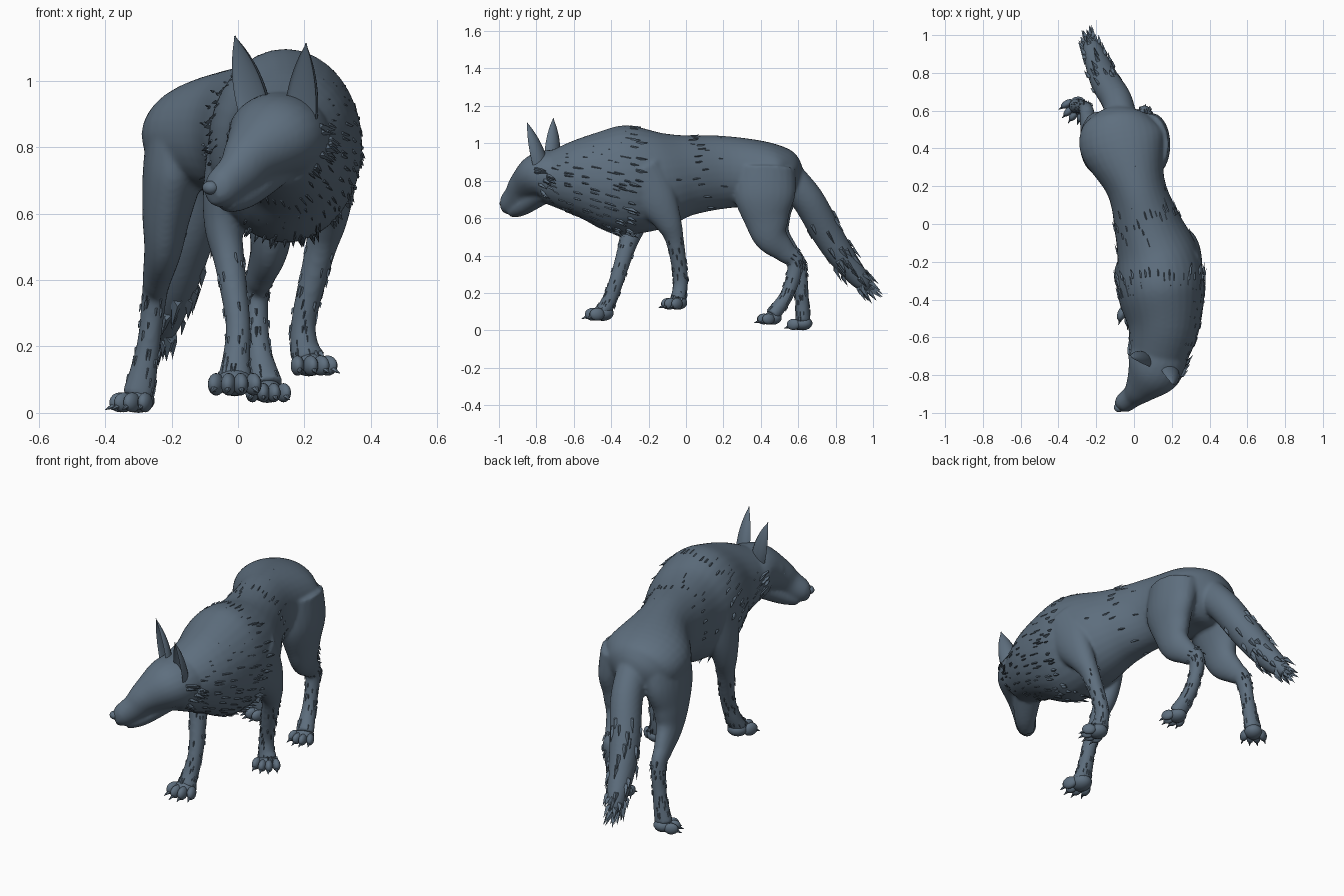
import bpy, bmesh, math, random
from mathutils import Vector, Matrix

if "Cube" in bpy.data.objects:
    bpy.data.objects.remove(bpy.data.objects["Cube"])

random.seed(4)
slate = bpy.data.materials.new("slate_fur")
slate.diffuse_color = (0.112, 0.158, 0.21, 1)
slate.use_nodes = True
slate.node_tree.nodes["Principled BSDF"].inputs["Base Color"].default_value = slate.diffuse_color
X = Vector((1, 0, 0))
HEAD_SIDE = Vector((0.82, -0.57, 0))
HEAD_TURN = Matrix.Rotation(-0.6, 4, 'Z')
PI, TAU = math.pi, math.tau


def finish(name, bm, angle=50):
    bmesh.ops.recalc_face_normals(bm, faces=bm.faces[:])
    me = bpy.data.meshes.new(name)
    bm.to_mesh(me)
    bm.free()
    ob = bpy.data.objects.new(name, me)
    bpy.context.collection.objects.link(ob)
    me.materials.append(slate)
    bpy.ops.object.select_all(action='DESELECT')
    bpy.context.view_layer.objects.active = ob
    ob.select_set(True)
    bpy.ops.object.shade_smooth_by_angle(angle=math.radians(angle))
    return ob


def frames(path, side, steps=6):
    """Smooth path of (x, y, z, half width, half depth) into oriented frames."""
    pts, last = [], len(path) - 1
    for i in range(last):
        p0, p1, p2, p3 = (path[max(0, min(last, i + k))] for k in (-1, 0, 1, 2))
        for s in range(steps + (i == last - 1)):
            t = s / steps
            pts.append([b + 0.5 * t * (c - a + t * (2 * a - 5 * b + 4 * c - d + t * (3 * (b - c) + d - a)))
                        for a, b, c, d in zip(p0, p1, p2, p3)])
    out = []
    for i, p in enumerate(pts):
        t = (Vector(pts[min(i + 1, len(pts) - 1)][:3]) - Vector(pts[max(i - 1, 0)][:3])).normalized()
        r = (side - t * side.dot(t)).normalized()
        out.append((Vector(p[:3]), r, t.cross(r), t, max(p[3], 0.003), max(p[4], 0.003)))
    return out


def loft(bm, path, side=X, seg=24, dent=1.0):
    rings = []
    for p, r, v, t, a, b in frames(path, side):
        ring = []
        for k in range(seg):
            c, s = math.cos(TAU * k / seg), math.sin(TAU * k / seg)
            ring.append(bm.verts.new(p + r * a * c + v * b * s * (dent if s < 0 else 1)))
        rings.append(ring)
    for q, u in zip(rings, rings[1:]):
        for k in range(seg):
            bm.faces.new((q[k], q[(k + 1) % seg], u[(k + 1) % seg], u[k]))
    bm.faces.new(rings[0][::-1])
    bm.faces.new(rings[-1])


def fur(bm, path, side, s_range, a_range, n, length, lift, flow=1, down=0.0):
    """Scatter pointed tufts over a lofted part."""
    fr, width = frames(path, side), length * 0.22
    for k in range(n):
        p, r, v, t, a, b = fr[int(random.uniform(*s_range) * (len(fr) - 1))]
        w = a_range[0] + (a_range[1] - a_range[0]) * (k + random.random()) / n
        nor = (r * math.cos(w) / a + v * math.sin(w) / b).normalized()
        base = p + (r * a * math.cos(w) + v * b * math.sin(w)) * 0.97
        d = (t * flow + nor * lift + Vector((0, 0, -down))).normalized()
        x = d.cross(nor).normalized() * width * random.uniform(0.7, 1.2)
        vs = [bm.verts.new(q) for q in (base + x - nor * 0.01, base - x - nor * 0.01,
                                        base + nor * width * 0.5 + d * length * 0.25,
                                        base + d * length * random.uniform(0.7, 1.2))]
        for skip in range(4):
            bm.faces.new(vs[:skip] + vs[skip + 1:])


def ball(bm, c, size, rot=Matrix()):
    bmesh.ops.create_uvsphere(bm, u_segments=14, v_segments=9, radius=1,
                              matrix=Matrix.Translation(c) @ rot @ Matrix.Diagonal((*size, 1)))


# torso and head sections: x, y, z, half width, half height
torso = [(-.07, .61, .78, .06, .06), (-.07, .55, .80, .17, .14), (-.06, .43, .835, .23, .17),
         (.01, .20, .845, .157, .195), (.07, 0, .828, .178, .217), (.125, -.18, .803, .218, .27),
         (.145, -.36, .805, .23, .29), (.155, -.55, .815, .19, .22), (.11, -.76, .81, .14, .13)]
head = [(.14, -.64, .825, .15, .14), (.12, -.73, .83, .155, .135), (.095, -.79, .82, .142, .122),
        (.04, -.863, .77, .09, .09), (0, -.905, .718, .062, .074), (-.055, -.95, .672, .052, .058),
        (-.08, -.975, .658, .028, .032)]
jaw = [(.10, -.76, .74, .08, .06), (.02, -.87, .662, .057, .046), (-.04, -.93, .634, .04, .034)]

# tail: joints, thickness swelling then tapering
tail_joints = [(-.06, .53, .84), (-.09, .65, .70), (-.15, .75, .525), (-.19, .84, .385),
               (-.225, .94, .26), (-.235, .98, .215)]
tail = []
for i, joint in enumerate(tail_joints):
    r = .012 + .07 * (1 - (i / 5) ** 3)
    tail.append((*joint, r, r * 1.06))

# legs: joints for each side, thickness shared by each pair
front_size = [(.085, .14), (.07, .112), (.058, .073), (.046, .049), (.038, .04), (.043, .041), (.054, .042)]
hind_size = [(.115, .165), (.093, .165), (.074, .123), (.058, .092), (.044, .06), (.038, .045),
             (.036, .037), (.05, .041)]
front_right = [(0, -.25, .85), (-.035, -.27, .68), (-.043, -.285, .56), (-.025, -.315, .45),
               (0, -.37, .27), (-.005, -.41, .16), (-.01, -.445, .10)]
front_left = [(.28, -.25, .85), (.285, -.16, .70), (.27, -.095, .58), (.245, -.06, .48),
              (.20, -.03, .29), (.20, -.035, .20), (.213, -.045, .16)]
hind_right = [(-.16, .42, .86), (-.195, .43, .72), (-.215, .44, .60), (-.225, .47, .50),
              (-.243, .55, .41), (-.252, .60, .35), (-.27, .618, .20), (-.30, .625, .05)]
hind_left = [(.07, .42, .86), (.10, .42, .72), (.10, .43, .60), (.095, .455, .50),
             (.07, .53, .42), (.055, .585, .36), (.062, .545, .20), (.088, .462, .08)]
legs = {}
for name, joints, sizes in (("front_right", front_right, front_size), ("front_left", front_left, front_size),
                            ("hind_right", hind_right, hind_size), ("hind_left", hind_left, hind_size)):
    legs[name] = [(*j, *s) for j, s in zip(joints, sizes)]

# whole body: lofted parts fused into one smooth skin, with brow ridges
bm = bmesh.new()
loft(bm, torso, seg=32)
loft(bm, head, HEAD_SIDE)
loft(bm, jaw, HEAD_SIDE)
loft(bm, tail)
for path in legs.values():
    loft(bm, path)
for c in ((.085, -.875, .835), (0, -.82, .84)):
    ball(bm, c, (.034, .026, .02), HEAD_TURN)
body = finish("body", bm)
m = body.modifiers.new("fuse", 'REMESH')
m.mode, m.voxel_size, m.use_smooth_shade = 'VOXEL', 0.01, True
m = body.modifiers.new("soften", 'SMOOTH')
m.factor, m.iterations = 0.5, 5
for mod in ("fuse", "soften"):
    bpy.ops.object.modifier_apply(modifier=mod)
body.data.materials.clear()
body.data.materials.append(slate)
bpy.ops.object.shade_smooth()

# feet: pad, four toes and claws at the end of each leg
for name, heading, k in (("front_right", -90, 1), ("front_left", -65, .9),
                         ("hind_right", -130, .88), ("hind_left", -85, .85)):
    bm = bmesh.new()
    ball(bm, (0, 0, .042), (.06, .055, .042))
    for i in (-1.5, -.5, .5, 1.5):
        fwd, lat = .058 - .0125 * i * i, .037 * i
        turn = Matrix.Rotation(lat * 6, 4, 'Z')
        ball(bm, (fwd, lat, .036), (.042, .023, .034), turn)
        bmesh.ops.create_cone(bm, cap_ends=True, segments=6, radius1=.012, radius2=.001, depth=.04,
                              matrix=Matrix.Translation((fwd + .042, lat * 1.2, .018)) @ turn
                              @ Matrix.Rotation(math.radians(112), 4, 'Y'))
    place = Matrix.Translation(Vector(legs[name][-1][:3]) - Vector((0, 0, .05)))
    place = place @ Matrix.Rotation(math.radians(heading), 4, 'Z') @ Matrix.Scale(k, 4)
    bmesh.ops.transform(bm, matrix=place, verts=bm.verts[:])
    finish(name + "_foot", bm)

# ears: tapering cups, hollow towards the front
for name, base, tip in (("right_ear", (.045, -.725, .92), (-.01, -.71, 1.135)),
                        ("left_ear", (.185, -.785, .88), (.205, -.85, 1.112))):
    path = []
    for i in range(6):
        t = i / 5
        w = .057 * (1 - t ** 2.2)
        path.append((*Vector(base).lerp(Vector(tip), t), w, w * .85))
    bm = bmesh.new()
    loft(bm, path, HEAD_SIDE, 20, -.35)
    finish(name, bm)

# nose and eyes
for name, c, r in (("nose", (-.083, -.974, .678), .026), ("left_eye", (.083, -.897, .805), .016),
                   ("right_eye", (-.02, -.825, .81), .016)):
    bm = bmesh.new()
    ball(bm, c, (r, r * .85, r * .8), HEAD_TURN)
    finish(name, bm)

# neck ruff: rows of tufts flowing backwards
bm = bmesh.new()
for row in range(5):
    s = .73 + .05 * row
    fur(bm, torso, X, (s - .02, s + .02), (0, TAU), 44, .072, .3, -1, .2)
finish("neck_ruff", bm, 25)

# cheek fur on the sides and under the head
bm = bmesh.new()
fur(bm, head, HEAD_SIDE, (.1, .27), (-PI * 1.12, PI * .12), 64, .07, .4, -1, .35)
finish("cheek_fur", bm, 25)

# loose tufts on back and flanks
bm = bmesh.new()
fur(bm, torso, X, (.47, .53), (-.3, PI + .3), 22, .06, .06, -1)
fur(bm, torso, X, (.25, .7), (0, TAU), 24, .06, .05, -1, .2)
finish("body_tufts", bm, 25)

# tail fur
bm = bmesh.new()
fur(bm, tail, X, (.3, .95), (0, TAU * 5), 60, .085, .12)
finish("tail_fur", bm, 25)

# short fur down the legs
for name, path in legs.items():
    bm = bmesh.new()
    fur(bm, path, X, (.62 if "hind" in name else .45, .97), (0, TAU * 6), 60, .037, .12)
    finish(name + "_leg_fur", bm, 25)
